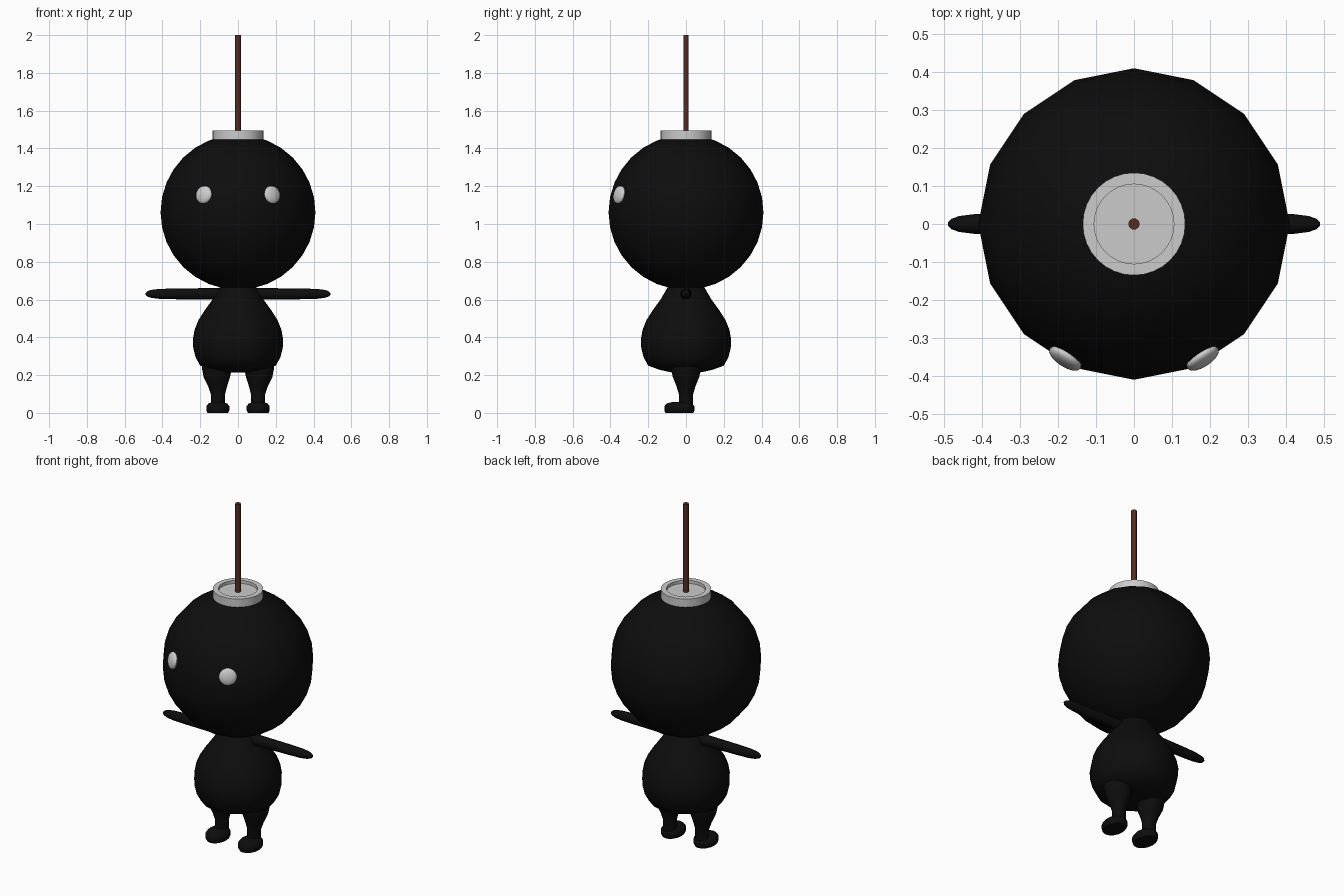
import bpy, bmesh, math
from mathutils import Matrix, Vector

if "Cube" in bpy.data.objects:
    bpy.data.objects.remove(bpy.data.objects["Cube"])


def material(name, rgb):
    m = bpy.data.materials.new(name)
    m.diffuse_color = (*rgb, 1)
    m.use_nodes = True
    m.node_tree.nodes["Principled BSDF"].inputs["Base Color"].default_value = m.diffuse_color
    return m


BLACK = material("black", (0.004, 0.004, 0.004))
GREY = material("light grey", (0.6, 0.6, 0.6))
BROWN = material("fuse brown", (0.09, 0.025, 0.018))


def finish(name, bm, mat, angle=45):
    bmesh.ops.recalc_face_normals(bm, faces=bm.faces)
    me = bpy.data.meshes.new(name)
    bm.to_mesh(me)
    bm.free()
    me.materials.append(mat)
    ob = bpy.data.objects.new(name, me)
    bpy.context.collection.objects.link(ob)
    bpy.ops.object.select_all(action='DESELECT')
    ob.select_set(True)
    bpy.context.view_layer.objects.active = ob
    bpy.ops.object.shade_smooth_by_angle(angle=math.radians(angle))
    return ob


def loft(name, sections, mat, sides=16, axis='Z', angle=45):
    """Skin elliptical sections (centre, radius_a, radius_b) along an axis."""
    bm = bmesh.new()
    rings = []
    for c, a, b in sections:
        ring = []
        for i in range(sides):
            t = 2 * math.pi * i / sides
            u, v = a * math.cos(t), b * math.sin(t)
            off = Vector((u, v, 0)) if axis == 'Z' else Vector((0, u, v))
            ring.append(bm.verts.new(Vector(c) + off))
        rings.append(ring)
    for r, s in zip(rings, rings[1:]):
        for i in range(sides):
            j = (i + 1) % sides
            bm.faces.new((r[i], r[j], s[j], s[i]))
    bm.faces.new(rings[0][::-1])
    bm.faces.new(rings[-1])
    return finish(name, bm, mat, angle)


def lathe(name, profile, mat, sides=16, angle=45):
    return loft(name, [((0, 0, z), r, r) for r, z in profile], mat, sides, 'Z', angle)


def ellipsoid(name, matrix, mat, u=16, v=16):
    bm = bmesh.new()
    bmesh.ops.create_uvsphere(bm, u_segments=u, v_segments=v, radius=1, matrix=matrix)
    return finish(name, bm, mat)


# Round head
ellipsoid("head", Matrix.Translation((0, 0, 1.062)) @ Matrix.Scale(0.41, 4), BLACK)

# Cap with a recessed middle, and the fuse
lathe("cap", [(0.135, 1.435), (0.135, 1.495), (0.105, 1.495), (0.105, 1.477)],
      GREY, 32, 30)
lathe("fuse", [(0.015, 1.46), (0.015, 2.0)], BROWN, 10)

# Pear-shaped body
lathe("body", [(0.07, 0.70), (0.10, 0.66), (0.135, 0.60), (0.175, 0.545),
               (0.21, 0.49), (0.23, 0.44), (0.239, 0.39), (0.238, 0.35),
               (0.225, 0.295), (0.20, 0.25), (0.14, 0.228), (0.07, 0.213)], BLACK)

for s, side in ((-1, "left"), (1, "right")):
    # Thin outstretched arm
    arm = [(0.04, 0.032), (0.20, 0.030), (0.36, 0.028), (0.42, 0.026),
           (0.46, 0.021), (0.48, 0.014), (0.49, 0.004)]
    loft(side + "_arm", [((s * x, 0, 0.63), r, r) for x, r in arm], BLACK, 12, 'X')

    # Leg tapering to the ankle
    leg = [(0.112, 0.30, 0.078), (0.112, 0.235, 0.079), (0.112, 0.19, 0.070),
           (0.108, 0.14, 0.050), (0.106, 0.10, 0.038), (0.106, 0.03, 0.038)]
    loft(side + "_leg", [((s * x, 0, z), r, r) for x, z, r in leg], BLACK, 12)

    # Foot pointing forward
    foot = [(0.0, 0.054, 0.074), (0.012, 0.061, 0.080), (0.035, 0.061, 0.080),
            (0.050, 0.050, 0.066), (0.057, 0.030, 0.040)]
    loft(side + "_foot", [((s * 0.107, -0.035, z), a, b) for z, a, b in foot], BLACK)

    # Flattened eye lying on the head
    turn = Matrix.Rotation(s * math.radians(33), 4, 'Z')
    tilt = Matrix.Rotation(math.radians(-12), 4, 'X')
    ellipsoid(side + "_eye", Matrix.Translation((s * 0.181, -0.354, 1.155)) @ turn @ tilt
              @ Matrix.Diagonal((0.049, 0.020, 0.048, 1)), GREY)
